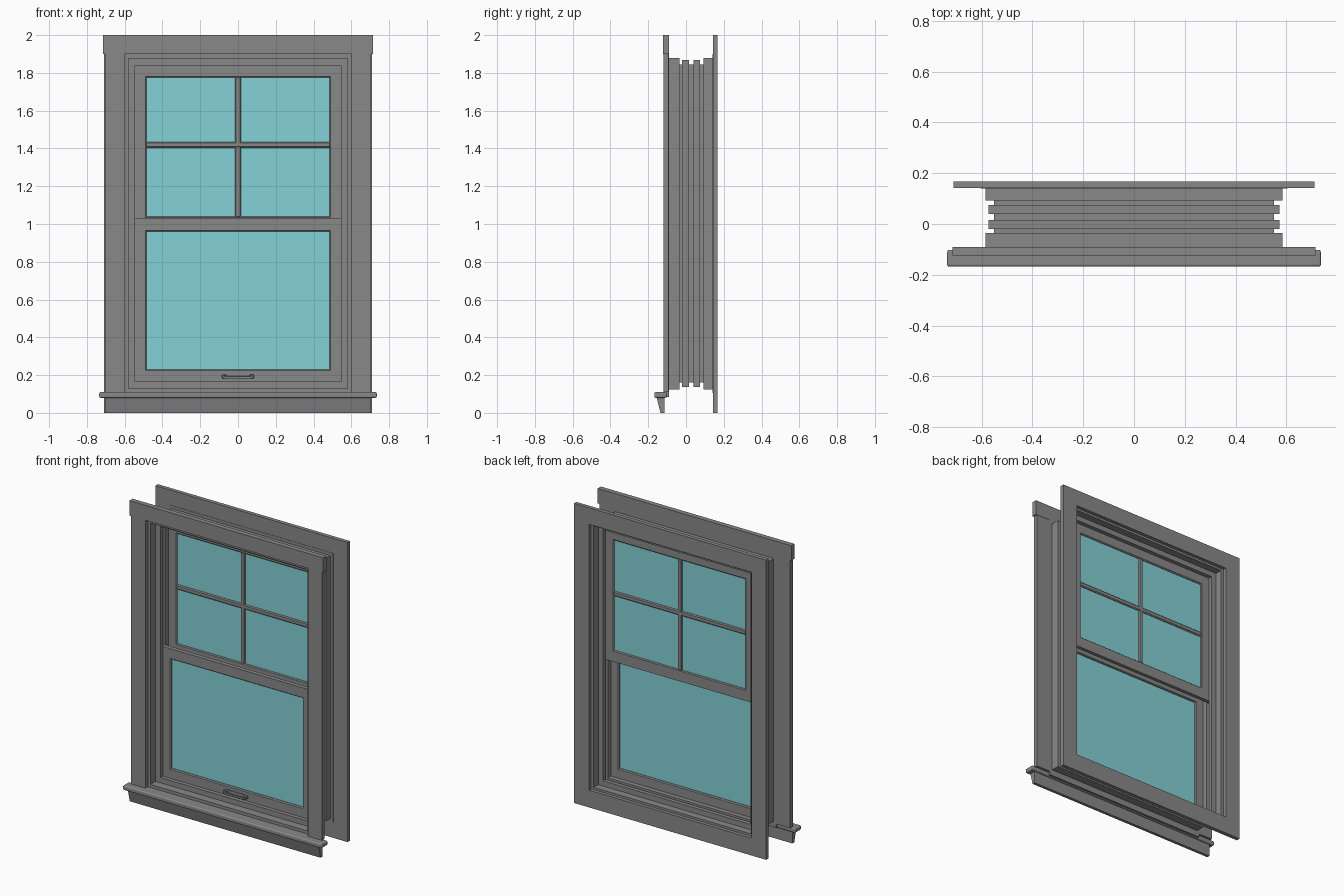
import bpy, bmesh

old = bpy.data.objects.get("Cube")
if old:
    bpy.data.objects.remove(old, do_unlink=True)


def material(name, rgb):
    m = bpy.data.materials.new(name)
    m.use_nodes = True
    m.diffuse_color = (*rgb, 1)
    m.node_tree.nodes["Principled BSDF"].inputs["Base Color"].default_value = (*rgb, 1)
    return m


GREY = material("grey paint", (0.25, 0.25, 0.25))
GLASS = material("aqua glass", (0.23, 0.64, 0.67))


def finish(name, bm, mat, bevel=0, segments=1):
    bmesh.ops.recalc_face_normals(bm, faces=bm.faces)
    mesh = bpy.data.meshes.new(name)
    bm.to_mesh(mesh)
    bm.free()
    mesh.materials.append(mat)
    ob = bpy.data.objects.new(name, mesh)
    bpy.context.collection.objects.link(ob)
    if bevel:
        mod = ob.modifiers.new("Bevel", "BEVEL")
        mod.width = bevel
        mod.segments = segments
    return ob


def box(name, x, y, z, mat=GREY, bevel=0, segments=1):
    bm = bmesh.new()
    bmesh.ops.create_cube(bm, size=1)
    for v in bm.verts:
        v.co = [(a + b) / 2 + c * (b - a) for c, (a, b) in zip(v.co, (x, y, z))]
    return finish(name, bm, mat, bevel, segments)


def extrude_x(name, half, outline, bevel=0, segments=1):
    """Extrude a (y, z) outline symmetrically along x."""
    bm = bmesh.new()
    ends = [[bm.verts.new((x, y, z)) for y, z in outline] for x in (-half, half)]
    for ring in ends:
        bm.faces.new(ring)
    n = len(outline)
    for i in range(n):
        j = (i + 1) % n
        bm.faces.new((ends[0][i], ends[0][j], ends[1][j], ends[1][i]))
    return finish(name, bm, GREY, bevel, segments)


def frame(name, outer, inner, profile):
    """Mitred frame: profile (u, y) runs from the outer (u=0) to inner (u=1) rectangle."""
    bm = bmesh.new()
    rings = []
    for u, y in profile:
        hx, z0, z1 = [a + (b - a) * u for a, b in zip(outer, inner)]
        rings.append([bm.verts.new(p) for p in
                      ((-hx, y, z0), (hx, y, z0), (hx, y, z1), (-hx, y, z1))])
    for i, ring in enumerate(rings):
        nxt = rings[(i + 1) % len(rings)]
        for k in range(4):
            m = (k + 1) % 4
            bm.faces.new((ring[k], ring[m], nxt[m], nxt[k]))
    return finish(name, bm, GREY)


# Rear casing, a flat picture frame
frame("rear_casing", (0.71, 0, 2), (0.6, 0.115, 1.89),
      [(0, 0.142), (0, 0.168), (1, 0.168), (1, 0.142)])

# Front casing boards and head
for side, s in (("left", 1), ("right", -1)):
    box(side + "_casing", sorted((s * 0.6, s * 0.705)), (-0.12, -0.092), (0.11, 1.9))
box("head_casing", (-0.715, 0.715), (-0.123, -0.09), (1.9, 2))

# Stool with rounded nose, and tapered apron below
box("stool", (-0.735, 0.735), (-0.168, -0.102), (0.08, 0.11), bevel=0.008, segments=3)
box("stool_tongue", (-0.6, 0.6), (-0.12, -0.09), (0.085, 0.11))
extrude_x("apron", 0.705, [(-0.115, 0), (-0.135, 0), (-0.155, 0.08), (-0.115, 0.08)])

# Jamb liner: thin folded shell with two sash tracks (start y, inset)
steps = [(-0.1, -0.02), (-0.09, 0), (-0.035, 0.035), (-0.02, 0.012), (0.015, 0.035),
         (0.04, 0.012), (0.075, 0.035), (0.092, 0), (0.14, -0.02)]
end, t = 0.146, 0.005
outside, inside = [], []
for i, (y, d) in enumerate(steps):
    y2 = steps[i + 1][0] if i + 1 < len(steps) else end
    shift = [0, 0]
    if i:
        shift[0] = -t if d > steps[i - 1][1] else t
    if i + 1 < len(steps):
        shift[1] = -t if steps[i + 1][1] > d else t
    outside += [(d, y), (d, y2)]
    inside += [(d + t, y + shift[0]), (d + t, y2 + shift[1])]
liner = (0.585, 0.125, 1.88)
frame("jamb_liner", liner, (liner[0] - 1, liner[1] + 1, liner[2] - 1),
      outside + inside[::-1])


# Sashes with chamfered glazing edges and glass
def sash(name, outer, inner, y0, y1):
    frame(name + "_sash", outer, inner,
          [(0, y0), (0.93, y0), (1, y0 + 0.006), (1, y1 - 0.006), (0.93, y1), (0, y1)])
    mid = (y0 + y1) / 2
    hx, z0, z1 = inner
    box(name + "_glass", (-hx - 0.01, hx + 0.01), (mid - 0.003, mid + 0.003),
        (z0 - 0.01, z1 + 0.01), GLASS)


sash("lower", (0.57, 0.142, 1.03), (0.485, 0.23, 0.96), -0.014, 0.014)
sash("upper", (0.57, 0.965, 1.862), (0.485, 1.04, 1.775), 0.046, 0.07)

# Glazing bars in the upper sash
box("vertical_glazing_bar", (-0.016, 0.016), (0.047, 0.069), (1.035, 1.78), bevel=0.006)
box("horizontal_glazing_bar", (-0.49, 0.49), (0.0465, 0.0695), (1.403, 1.435), bevel=0.006)

# Lift handle on the lower rail
box("handle_plate", (-0.08, 0.085), (-0.018, -0.012), (0.183, 0.203))
for side, s in (("left", 1), ("right", -1)):
    box(side + "_handle_post", sorted((s * 0.062, s * 0.085)), (-0.04, -0.014),
        (0.182, 0.204), bevel=0.004)
box("handle_bar", (-0.075, 0.075), (-0.046, -0.034), (0.182, 0.195), bevel=0.004, segments=2)
